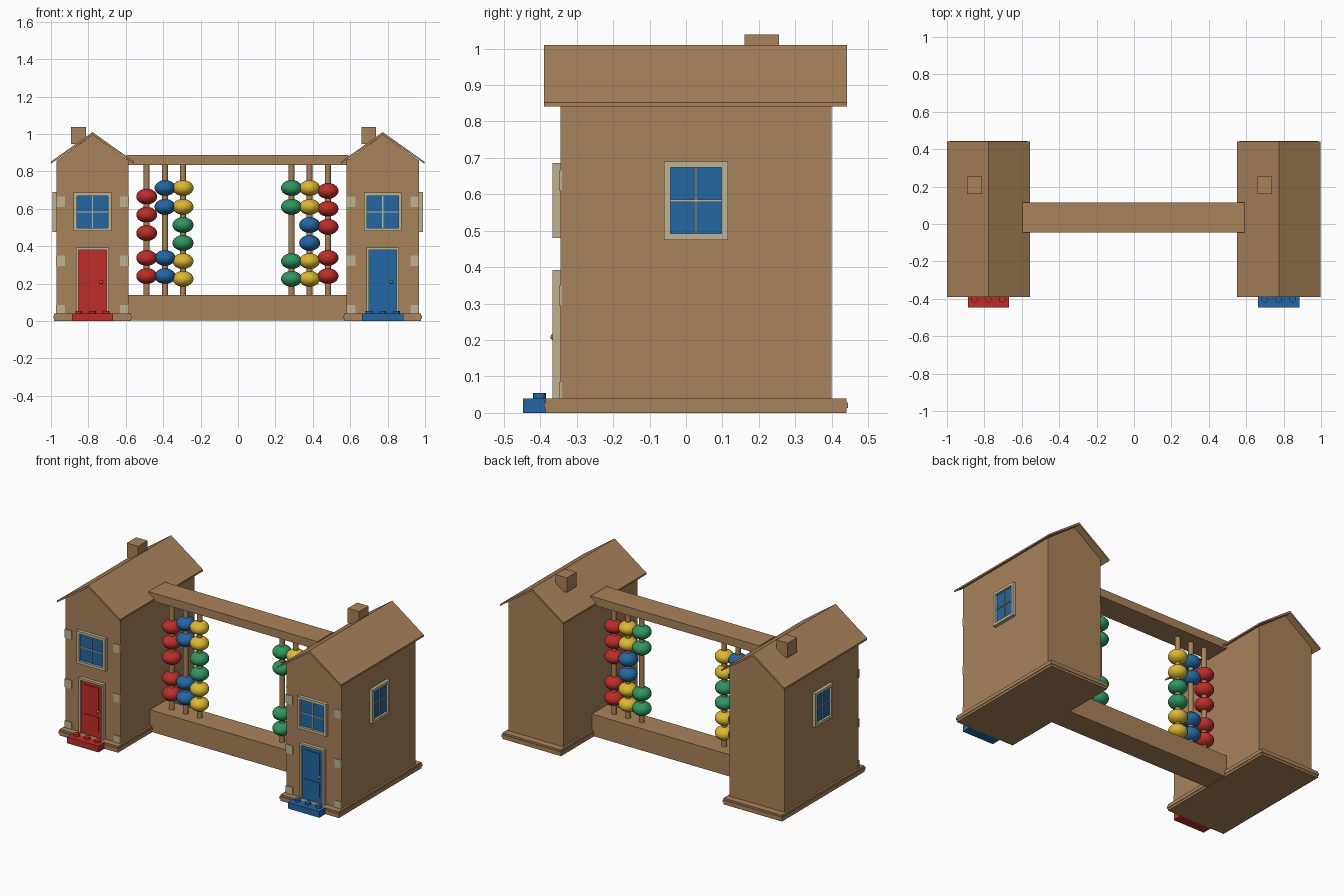
import bpy, bmesh
from mathutils import Matrix

cube = bpy.data.objects.get("Cube")
if cube:
    bpy.data.objects.remove(cube, do_unlink=True)


def material(name, rgb):
    m = bpy.data.materials.new(name)
    m.use_nodes = True
    m.diffuse_color = (*rgb, 1)
    m.node_tree.nodes["Principled BSDF"].inputs["Base Color"].default_value = (*rgb, 1)
    return m


WOOD = material("tan wood", (0.39, 0.227, 0.102))
CREAM = material("cream trim", (0.52, 0.45, 0.285))
RED = material("red", (0.52, 0.026, 0.021))
BLUE = material("blue", (0.015, 0.137, 0.37))
YELLOW = material("yellow", (0.73, 0.48, 0.028))
GREEN = material("green", (0.026, 0.305, 0.115))
BRASS = material("brass", (0.36, 0.2, 0.05))


def finish(name, bm, mat, smooth=False):
    bmesh.ops.recalc_face_normals(bm, faces=bm.faces[:])
    me = bpy.data.meshes.new(name)
    for f in bm.faces:
        f.smooth = smooth and len(f.verts) <= 4
    bm.to_mesh(me)
    bm.free()
    me.materials.append(mat)
    ob = bpy.data.objects.new(name, me)
    bpy.context.collection.objects.link(ob)
    return ob


def box(name, a, b, mat):
    size = [abs(q - p) for p, q in zip(a, b)]
    mid = [(p + q) / 2 for p, q in zip(a, b)]
    bm = bmesh.new()
    bmesh.ops.create_cube(bm, size=1, matrix=Matrix.Translation(mid) @ Matrix.Diagonal((*size, 1)))
    return finish(name, bm, mat)


def extrude_y(name, profile, cx, y0, y1, mat):
    bm = bmesh.new()
    face = bm.faces.new([bm.verts.new((cx + x, y0, z)) for x, z in profile])
    ext = bmesh.ops.extrude_face_region(bm, geom=[face])
    verts = [g for g in ext["geom"] if isinstance(g, bmesh.types.BMVert)]
    bmesh.ops.translate(bm, verts=verts, vec=(0, y1 - y0, 0))
    return finish(name, bm, mat)


def cylinder(name, x, y, z0, z1, r, mat):
    bm = bmesh.new()
    bmesh.ops.create_cone(bm, cap_ends=True, segments=20, radius1=r, radius2=r, depth=z1 - z0,
                          matrix=Matrix.Translation((x, y, (z0 + z1) / 2)))
    return finish(name, bm, mat, True)


def ball(name, loc, radii, mat):
    bm = bmesh.new()
    bmesh.ops.create_uvsphere(bm, u_segments=28, v_segments=16, radius=1,
                              matrix=Matrix.Translation(loc) @ Matrix.Diagonal((*radii, 1)))
    return finish(name, bm, mat, True)


FRONT, BACK, HALF = -0.345, 0.40, 0.193


def front_wall(cx):
    return lambda u, d, v: (cx + u, FRONT - d, v)


def side_wall(cx, s):
    return lambda u, d, v: (cx + s * (HALF + d), u, v)


def panel(name, wall, u0, u1, v0, v1, d0, d1, mat):
    box(name, wall(u0, d0, v0), wall(u1, d1, v1), mat)


def frame(name, wall, u0, u1, v0, v1, t, depth, bottom=True):
    panel(name + "_jamb", wall, u0, u0 + t, v0, v1, 0, depth, CREAM)
    panel(name + "_jamb", wall, u1 - t, u1, v0, v1, 0, depth, CREAM)
    panel(name + "_head", wall, u0 + t, u1 - t, v1 - t, v1, 0, depth, CREAM)
    if bottom:
        panel(name + "_sill", wall, u0 + t, u1 - t, v0, v0 + t, 0, depth, CREAM)


def window(name, wall, u0, u1, v0, v1):
    t, bar = 0.017, 0.003
    um, vm = (u0 + u1) / 2, (v0 + v1) / 2
    frame(name, wall, u0, u1, v0, v1, t, 0.021)
    panel(name + "_pane", wall, u0 + t, u1 - t, v0 + t, v1 - t, 0, 0.006, BLUE)
    panel(name + "_upright_bar", wall, um - bar, um + bar, v0 + t, v1 - t, 0.006, 0.012, CREAM)
    panel(name + "_cross_bar", wall, u0 + t, u1 - t, vm - bar, vm + bar, 0.006, 0.011, CREAM)


def house(side, cx, s, paint):
    # Walls with gables
    extrude_y(side + "_house_walls",
              [(-HALF, 0.03), (HALF, 0.03), (HALF, 0.857), (0, 0.995), (-HALF, 0.857)],
              cx, FRONT, BACK, WOOD)
    # Thin overhanging roof
    w = 0.222
    extrude_y(side + "_roof",
              [(-w, 0.852), (0, 1.01), (w, 0.852), (w, 0.841), (0, 0.995), (-w, 0.841)],
              cx, -0.39, 0.442, WOOD)
    box(side + "_chimney", (cx - 0.115, 0.16, 0.945), (cx - 0.035, 0.255, 1.038), WOOD)
    # Stepped plinth
    for z0, z1, grow in ((0, 0.014, 0), (0.014, 0.029, 0.004), (0.029, 0.04, 0)):
        box(side + "_plinth", (cx - 0.205 - grow, -0.386 - grow, z0),
            (cx + 0.205 + grow, 0.441 + grow, z1), WOOD)
    # Doorstep with round studs
    box(side + "_doorstep", (cx - 0.11, -0.447, 0), (cx + 0.11, -0.385, 0.04), paint)
    for k in (-1, 0, 1):
        cylinder(side + "_doorstep_stud", cx + k * 0.074, -0.402, 0.035, 0.054, 0.018, paint)
    # Door
    wall = front_wall(cx)
    frame(side + "_door_frame", wall, -0.087, 0.087, 0.04, 0.392, 0.013, 0.021, False)
    panel(side + "_door", wall, -0.075, 0.075, 0.04, 0.38, 0, 0.01, paint)
    for v0, v1 in ((0.075, 0.17), (0.21, 0.355)):
        panel(side + "_door_panel", wall, -0.055, 0.05, v0, v1, 0.01, 0.014, paint)
    ball(side + "_door_knob", wall(0.047, 0.018, 0.208), (0.009, 0.009, 0.009), BRASS)
    # Windows
    window(side + "_front_window", wall, -0.101, 0.101, 0.48, 0.686)
    window(side + "_side_window", side_wall(cx, s), -0.06, 0.115, 0.475, 0.69)
    # Corner stones
    for v0, v1 in ((0.04, 0.085), (0.295, 0.35), (0.61, 0.665)):
        for k in (-1, 1):
            panel(side + "_corner_stone", wall, k * 0.147, k * (HALF + 0.002), v0, v1,
                  -0.004, 0.004, CREAM)


house("right", -0.778, -1, RED)
house("left", 0.774, 1, BLUE)

# Beams joining the houses
box("top_beam", (-0.595, -0.046, 0.835), (0.59, 0.114, 0.887), WOOD)
box("bottom_beam", (-0.595, -0.046, 0.002), (0.59, 0.114, 0.14), WOOD)

# Rods with sliding beads
LOW, PAIR = [0.24, 0.337], [0.225, 0.32]
TOP, MID = [0.61, 0.711], [0.417, 0.513]
rods = [
    (-0.488, [(RED, LOW + [0.47, 0.568, 0.665])]),
    (-0.39, [(BLUE, LOW + TOP)]),
    (-0.294, [(YELLOW, PAIR + TOP), (GREEN, MID)]),
    (0.286, [(GREEN, PAIR + TOP)]),
    (0.383, [(YELLOW, PAIR + TOP), (BLUE, MID)]),
    (0.481, [(RED, LOW + [0.503, 0.6, 0.695])]),
]
for x, groups in rods:
    cylinder("bead_rod", x, 0.034, 0.13, 0.84, 0.016, WOOD)
    for mat, heights in groups:
        for z in heights:
            ball("bead", (x, 0.034, z), (0.056, 0.056, 0.042), mat)
